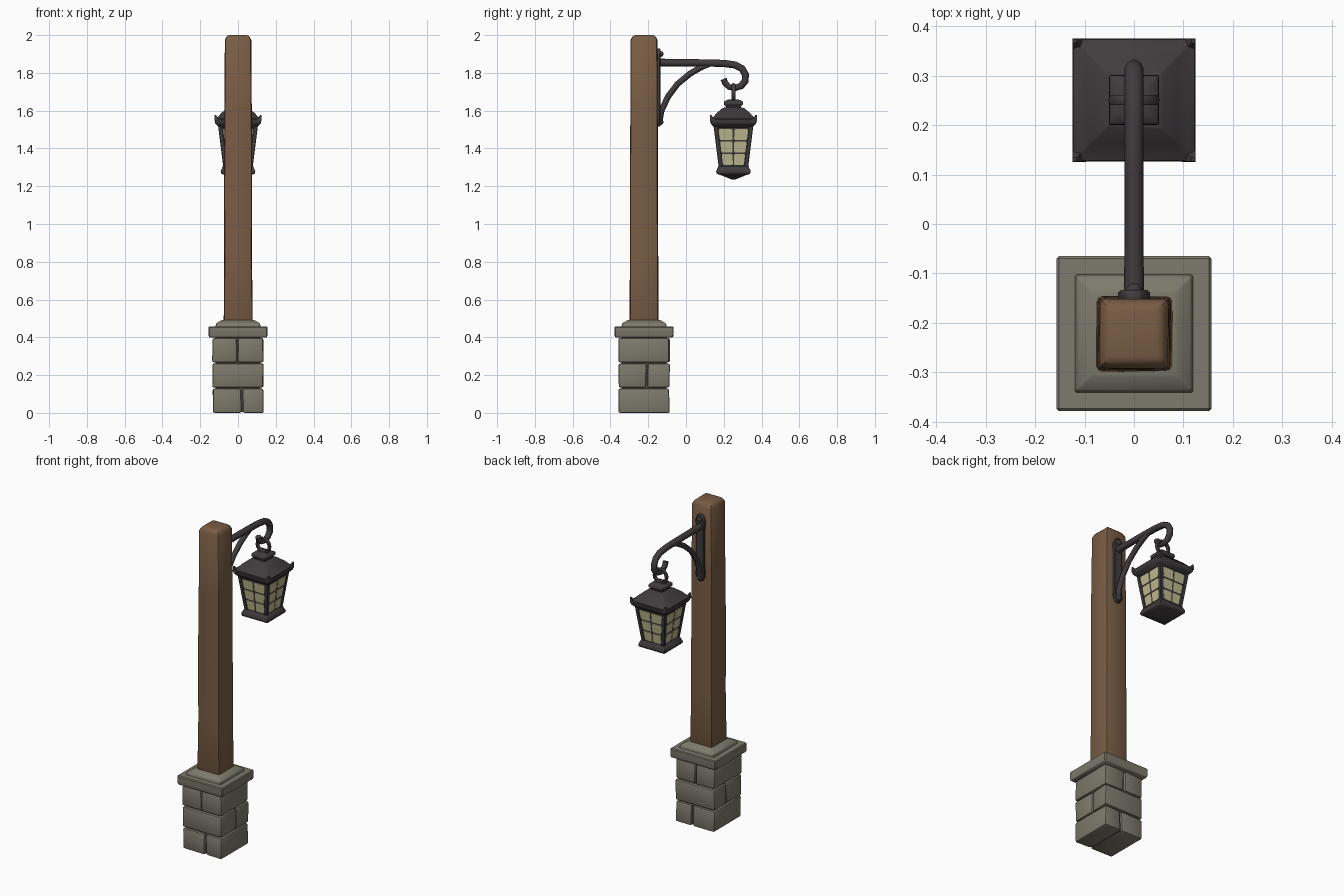
import bpy, bmesh, math, random
from mathutils import Vector

if "Cube" in bpy.data.objects:
    bpy.data.objects.remove(bpy.data.objects["Cube"])

random.seed(4)
POST_Y, LAMP_Y = -0.222, 0.251


def material(name, rgb):
    m = bpy.data.materials.new(name)
    m.diffuse_color = (*rgb, 1)
    m.use_nodes = True
    m.node_tree.nodes["Principled BSDF"].inputs["Base Color"].default_value = m.diffuse_color
    return m


WOOD = material("brown wood", (0.19, 0.108, 0.058))
STONE = material("grey stone", (0.205, 0.195, 0.15))
MORTAR = material("dark mortar", (0.085, 0.08, 0.062))
METAL = material("dark iron", (0.052, 0.045, 0.047))
GLASS = material("pale yellow glass", (0.52, 0.49, 0.28))


def finish(name, bm, mat, bevel=0.0, segments=1, angle=35):
    bmesh.ops.recalc_face_normals(bm, faces=bm.faces[:])
    me = bpy.data.meshes.new(name)
    bm.to_mesh(me)
    bm.free()
    ob = bpy.data.objects.new(name, me)
    bpy.context.collection.objects.link(ob)
    me.materials.append(mat)
    bpy.ops.object.select_all(action='DESELECT')
    bpy.context.view_layer.objects.active = ob
    ob.select_set(True)
    if bevel:
        b = ob.modifiers.new("bevel", 'BEVEL')
        b.width, b.segments, b.limit_method = bevel, segments, 'ANGLE'
        bpy.ops.object.modifier_apply(modifier="bevel")
    bpy.ops.object.shade_smooth_by_angle(angle=math.radians(angle))
    return ob


def add_loft(bm, rings, closed=False):
    """Skin a list of point rings; cap the ends unless closed into a loop."""
    vs = [[bm.verts.new(p) for p in r] for r in rings]
    n = len(vs[0])
    pairs = list(zip(vs, vs[1:])) + ([(vs[-1], vs[0])] if closed else [])
    for a, b in pairs:
        for i in range(n):
            j = (i + 1) % n
            bm.faces.new((a[i], a[j], b[j], b[i]))
    if not closed:
        bm.faces.new(vs[0][::-1])
        bm.faces.new(vs[-1])


def square(h, z, cy, cx=0.0, jit=0.0):
    r = lambda: random.uniform(-jit, jit)
    return [Vector((cx + sx * h + r(), cy + sy * h + r(), z))
            for sx, sy in ((-1, -1), (1, -1), (1, 1), (-1, 1))]


def square_loft(name, profile, cy, mat, bevel=0.0, jit=0.0, segments=1):
    bm = bmesh.new()
    add_loft(bm, [square(h, z, cy, 0, jit) for h, z in profile])
    return finish(name, bm, mat, bevel, segments)


def tube(name, path, r, mat, sides=8):
    """Round bar along a path of (y, z, radius factor) in the x = 0 plane."""
    bm = bmesh.new()
    rings = []
    for i, (y, z, f) in enumerate(path):
        a, b = path[max(i - 1, 0)], path[min(i + 1, len(path) - 1)]
        t = Vector((0, b[0] - a[0], b[1] - a[1])).normalized()
        n = Vector((0, -t.z, t.y))
        rings.append([Vector((0, y, z)) + r * f * (
            Vector((1, 0, 0)) * math.cos(k * math.tau / sides) + n * math.sin(k * math.tau / sides))
            for k in range(sides)])
    add_loft(bm, rings)
    return finish(name, bm, mat, angle=50)


# Stone plinth: mortar core and three courses with alternating seams
square_loft("mortar_core", [(0.12, 0.005), (0.12, 0.41)], POST_Y, MORTAR)
H = 0.134
for row, seam in enumerate((0.02, 0.015, -0.003)):
    z0, z1 = row * 0.134, row * 0.134 + 0.128
    for lo, hi in ((-H, seam - 0.004), (seam + 0.004, H)):
        bm = bmesh.new()
        rings = []
        for z in (z0, z1):
            if row % 2:
                c = [(-H, lo), (H, lo), (H, hi), (-H, hi)]
            else:
                c = [(lo, -H), (hi, -H), (hi, H), (lo, H)]
            rings.append([Vector((x + random.uniform(-.003, .003),
                                  y + POST_Y + random.uniform(-.003, .003), z)) for x, y in c])
        add_loft(bm, rings)
        finish(f"stone_block_{row}", bm, STONE, 0.009, 2)

# Plinth cap slab and sloped collar
square_loft("plinth_cap", [(0.15, 0.398), (0.157, 0.408), (0.157, 0.458)], POST_Y, STONE, 0.005)
square_loft("plinth_collar", [(0.12, 0.455), (0.116, 0.474), (0.085, 0.492)], POST_Y, STONE, 0.003)

# Wooden post with slightly uneven sides
square_loft("wooden_post", [(0.077, 0.47), (0.074, 0.8), (0.073, 1.2), (0.072, 1.6),
                            (0.07, 1.975), (0.057, 2.0)], POST_Y, WOOD, 0.011, 0.0015, 2)

# Wall plate on the post with pointed ends
bm = bmesh.new()
half = [(0.014, 1.515), (0.032, 1.55), (0.027, 1.60), (0.027, 1.84), (0.032, 1.89), (0.014, 1.93)]
outline = [(x, z) for x, z in half] + [(-x, z) for x, z in reversed(half)]
add_loft(bm, [[Vector((x, y, z)) for x, z in outline] for y in (-0.16, -0.134)])
finish("bracket_plate", bm, METAL, 0.005)
for z in (1.54, 1.90):
    bm = bmesh.new()
    bmesh.ops.create_icosphere(bm, subdivisions=2, radius=0.016)
    bmesh.ops.translate(bm, verts=bm.verts[:], vec=(0, -0.135, z))
    finish("bracket_rivet", bm, METAL)

# Bracket arm ending in a hook, and its curved brace
tube("bracket_arm", [(-0.145, 1.855, 1.1), (-0.05, 1.854, 1), (0.1, 1.853, 1), (0.2, 1.85, 1),
                     (0.26, 1.842, 1), (0.297, 1.822, 1), (0.315, 1.79, 1), (0.313, 1.757, 1),
                     (0.292, 1.731, 0.95), (0.26, 1.72, 0.85), (0.228, 1.725, 0.8),
                     (0.208, 1.745, 0.85), (0.199, 1.768, 0.9)], 0.019, METAL)
tube("bracket_brace", [(-0.143, 1.54, 1.1), (-0.13, 1.60, 1), (-0.095, 1.675, 1), (-0.045, 1.741, 1),
                       (0.02, 1.795, 1), (0.08, 1.83, 1), (0.14, 1.852, 0.8)], 0.016, METAL)

# Hanging ring
bm = bmesh.new()
N, S = 14, 6
add_loft(bm, [[Vector(((0.042 + 0.011 * math.cos(b)) * math.cos(a), LAMP_Y + 0.012 * math.sin(b),
                       1.695 + (0.042 + 0.011 * math.cos(b)) * math.sin(a)))
               for b in (k * math.tau / S for k in range(S))]
              for a in (i * math.tau / N for i in range(N))], closed=True)
finish("hanging_ring", bm, METAL, angle=60)

# Lantern roof, neck and upturned corner tips
square_loft("lantern_roof", [(0.1, 1.51), (0.121, 1.532), (0.125, 1.556), (0.108, 1.565),
                             (0.088, 1.588), (0.058, 1.613), (0.04, 1.618)], LAMP_Y, METAL, 0.003)
square_loft("lantern_neck", [(0.04, 1.605), (0.04, 1.625), (0.051, 1.632), (0.049, 1.65),
                             (0.03, 1.658)], LAMP_Y, METAL, 0.003)
CORNERS = [(sx, sy) for sx in (-1, 1) for sy in (-1, 1)]
for sx, sy in CORNERS:
    bm = bmesh.new()
    add_loft(bm, [square(0.014, 1.545, LAMP_Y + sy * 0.111, sx * 0.111),
                  square(0.004, 1.577, LAMP_Y + sy * 0.12, sx * 0.12)])
    finish("roof_corner_tip", bm, METAL)

# Lantern body: tapered core, corner posts, bottom rim and point
Z0, Z1 = 1.285, 1.525
core = lambda z: 0.069 + 0.03 * (z - Z0) / (Z1 - Z0)
square_loft("lantern_core", [(core(Z0), Z0), (core(Z1), Z1)], LAMP_Y, METAL)
for sx, sy in CORNERS:
    bm = bmesh.new()
    add_loft(bm, [square(0.011, z, LAMP_Y + sy * (core(z) - 0.004), sx * (core(z) - 0.004))
                  for z in (Z0, Z1)])
    finish("lantern_corner_post", bm, METAL, 0.002)
square_loft("lantern_bottom", [(0.08, 1.306), (0.092, 1.278), (0.088, 1.265), (0.065, 1.258),
                               (0.008, 1.235)], LAMP_Y, METAL, 0.002)

# Glass panes: two columns by three rows on each side
bm = bmesh.new()
GAP = 0.005
for side in range(4):
    ca, sa = math.cos(side * math.pi / 2), math.sin(side * math.pi / 2)

    def on_face(s, z, out):
        u, d = s * (core(z) - 0.017), core(z) + out
        return Vector((u * ca - d * sa, LAMP_Y + u * sa + d * ca, z))
    for row in range(3):
        za, zb = 1.312 + row * 0.066, 1.312 + row * 0.066 + 0.058
        for ua, ub in ((-1, -0.06), (0.06, 1)):
            m = 0.1  # clipped outer corners give the uneven pane shape
            outline = [(ua + m, za), (ub - m, za), (ub, za + GAP), (ub, zb - GAP),
                       (ub - m, zb), (ua + m, zb), (ua, zb - GAP), (ua, za + GAP)]
            add_loft(bm, [[on_face(s, z, o) for s, z in outline] for o in (-0.002, 0.004)])
finish("glass_panes", bm, GLASS)
